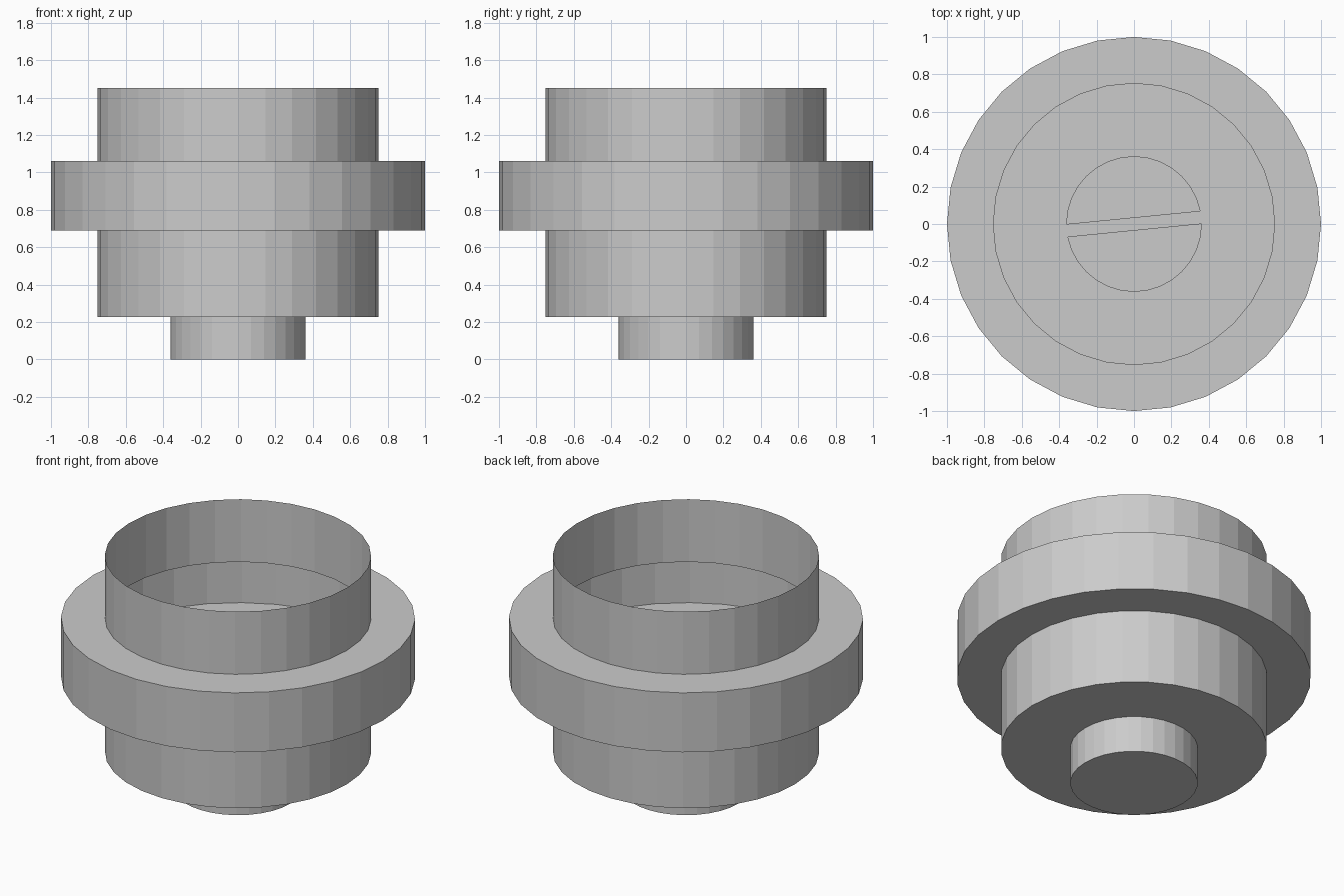
import bpy, bmesh
from math import cos, sin, tau

if "Cube" in bpy.data.objects:
    bpy.data.objects.remove(bpy.data.objects["Cube"])

SIDES = 32
# open shell profile, bottom to top: (radius, height)
PROFILE = [(0.36, 0.0), (0.36, 0.226), (0.752, 0.226), (0.752, 0.69),
           (1.0, 0.69), (1.0, 1.06), (0.752, 1.06), (0.752, 1.45)]

bm = bmesh.new()
rings = [[bm.verts.new((r * cos(tau * i / SIDES), r * sin(tau * i / SIDES), z))
          for i in range(SIDES)] for r, z in PROFILE]

# walls and steps of the hollow flanged cup
for low, high in zip(rings, rings[1:]):
    for i in range(SIDES):
        j = (i + 1) % SIDES
        bm.faces.new((low[i], low[j], high[j], high[i]))

# closed bottom of the foot
bm.faces.new(rings[0][::-1])

# narrow bar across the mouth of the foot
neck = rings[1]
half = SIDES // 2
bm.faces.new((neck[0], neck[1], neck[half], neck[half + 1]))

mesh = bpy.data.meshes.new("flanged_cup")
bm.to_mesh(mesh)
bm.free()
cup = bpy.data.objects.new("flanged_cup", mesh)
bpy.context.collection.objects.link(cup)
